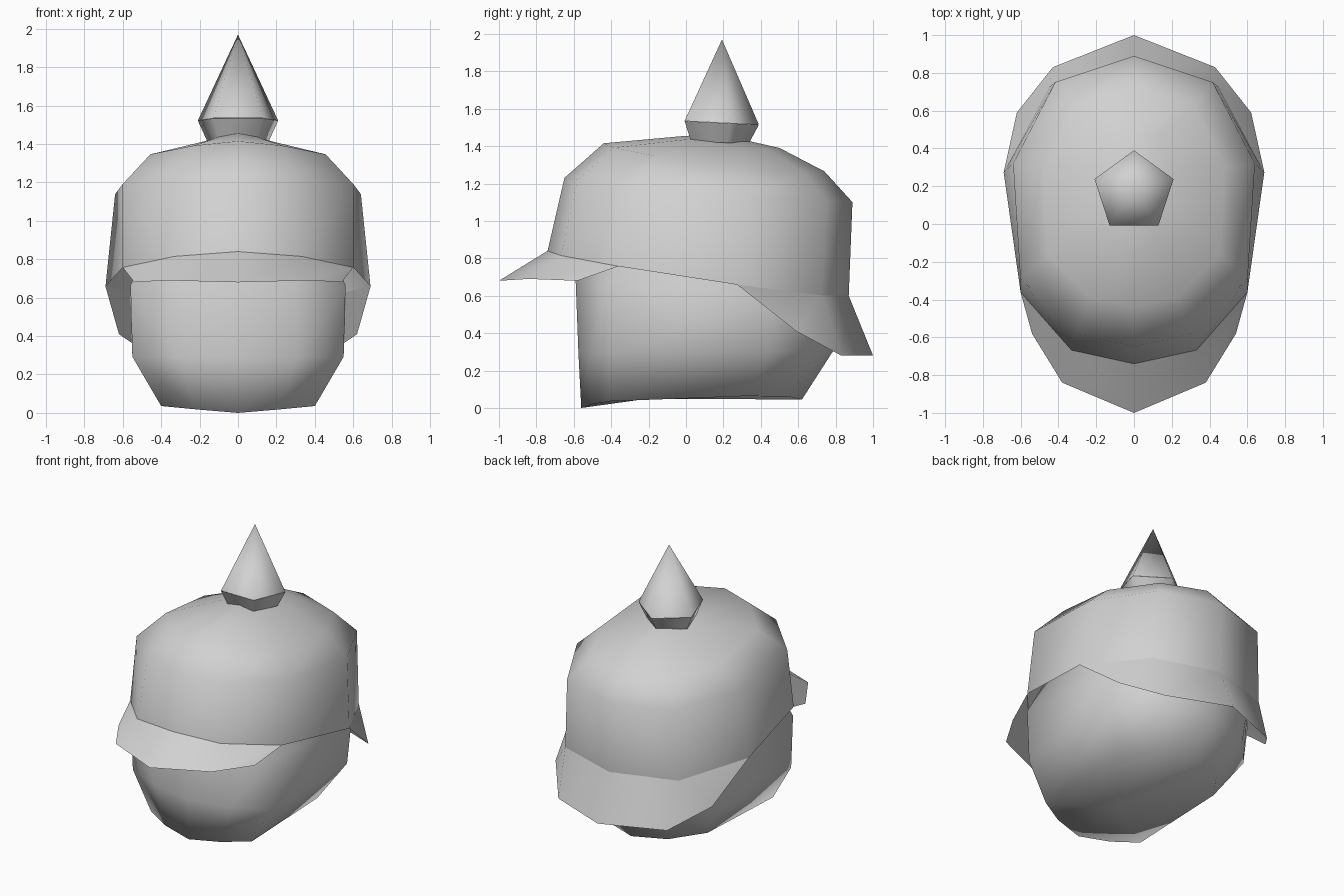
import bpy
import bmesh

default_cube = bpy.data.objects.get("Cube")
if default_cube:
    bpy.data.objects.remove(default_cube, do_unlink=True)

# Single plain grey for every part
grey = bpy.data.materials.new("plain_grey")
grey.use_nodes = True
colour = (0.64, 0.64, 0.64, 1)
grey.diffuse_color = colour
grey.node_tree.nodes["Principled BSDF"].inputs["Base Color"].default_value = colour


def finish(obj):
    """Give the object its material and smooth shading."""
    obj.data.materials.clear()
    obj.data.materials.append(grey)
    for polygon in obj.data.polygons:
        polygon.use_smooth = True


def half_ring(outline, width, front, back, front_z, back_z, side_drop):
    """Place a unit half outline between a front and a back point."""
    points = []
    for across, along in outline:
        t = (along + 1) / 2
        y = front + (back - front) * t
        z = front_z + (back_z - front_z) * t - side_drop * across
        points.append((across * width, y, z))
    return points


def mirrored_loft(name, strips, top_centre=None, bottom_centre=None):
    """Bridge half rings listed from bottom to top and mirror them in x."""
    polygons = []
    for lower, upper in strips:
        for i in range(len(lower) - 1):
            polygons.append((lower[i], lower[i + 1], upper[i + 1], upper[i]))
    if top_centre:
        top = strips[-1][1]
        polygons += [(a, b, top_centre) for a, b in zip(top, top[1:])]
    if bottom_centre:
        bottom = strips[0][0]
        polygons += [(b, a, bottom_centre) for a, b in zip(bottom, bottom[1:])]
    bm = bmesh.new()
    for corners in polygons:
        bm.faces.new([bm.verts.new(p) for p in corners])
    bmesh.ops.remove_doubles(bm, verts=bm.verts[:], dist=0.001)
    mesh = bpy.data.meshes.new(name)
    bm.to_mesh(mesh)
    bm.free()
    obj = bpy.data.objects.new(name, mesh)
    bpy.context.collection.objects.link(obj)
    mirror = obj.modifiers.new("mirror_sides", "MIRROR")
    mirror.use_clip = True
    finish(obj)


def dome_outline(temple):
    """Half outline of the dome, with a given width at the temple."""
    return [(0, -1), (.48, -.91), (temple, -.53), (1, .26), (.65, .82), (0, 1)]


# Helmet dome: the outline shrinks towards the crown
dome_levels = [
    (.87, .69, -.74, .87, .84, .60, .03),
    (.94, .64, -.65, .89, 1.23, 1.10, .01),
    (.95, .48, -.44, .74, 1.415, 1.265, .035),
    (.90, .20, 0, .5, 1.455, 1.39, .03),
]
dome = [half_ring(dome_outline(temple), *level) for temple, *level in dome_levels]
mirrored_loft("helmet_dome", list(zip(dome, dome[1:])), top_centre=(0, .19, 1.46))

# Visor and neck guard flare out from the dome rim
rim = dome[0]
visor_edge = [(0, -1, .68), (.38, -.84, .69), (.54, -.58, .68)]
guard_edge = [(.62, .59, .41), (.43, .83, .28), (0, 1, .28)]
mirrored_loft("visor", [(visor_edge, rim[:3])])
mirrored_loft("neck_guard", [(guard_edge, rim[3:])])

# Head: flat face, rounded back, closed under the chin
head_outline = [(0, -1), (.55, -.91), (1, -.75), (1, .5), (.6, .88), (0, 1)]
head_levels = [
    (.40, -.56, .62, 0, .045, -.03),
    (.55, -.575, .79, .29, .31, 0),
    (.56, -.59, .84, .68, .55, 0),
    (.42, -.45, .74, 1, 1, 0),
]
head = [half_ring(head_outline, *level) for level in head_levels]
mirrored_loft("head", list(zip(head, head[1:])), bottom_centre=(0, -.2, .05))


def five_sided(name, bottom_radius, top_radius, bottom_z, top_z):
    """Add a five-sided cone section along the tilted spike axis."""
    tilt = .05
    rim_z = 1.525
    middle_z = (bottom_z + top_z) / 2
    bpy.ops.mesh.primitive_cone_add(
        vertices=5, radius1=bottom_radius, radius2=top_radius,
        depth=top_z - bottom_z, end_fill_type="NOTHING",
        location=(0, .17 + tilt * (middle_z - rim_z), middle_z),
        rotation=(-tilt, 0, 0))
    obj = bpy.context.object
    obj.name = name
    finish(obj)


# Spike on its flared collar
five_sided("spike_collar", .17, .22, 1.42, 1.525)
five_sided("spike", .22, 0, 1.525, 1.97)
